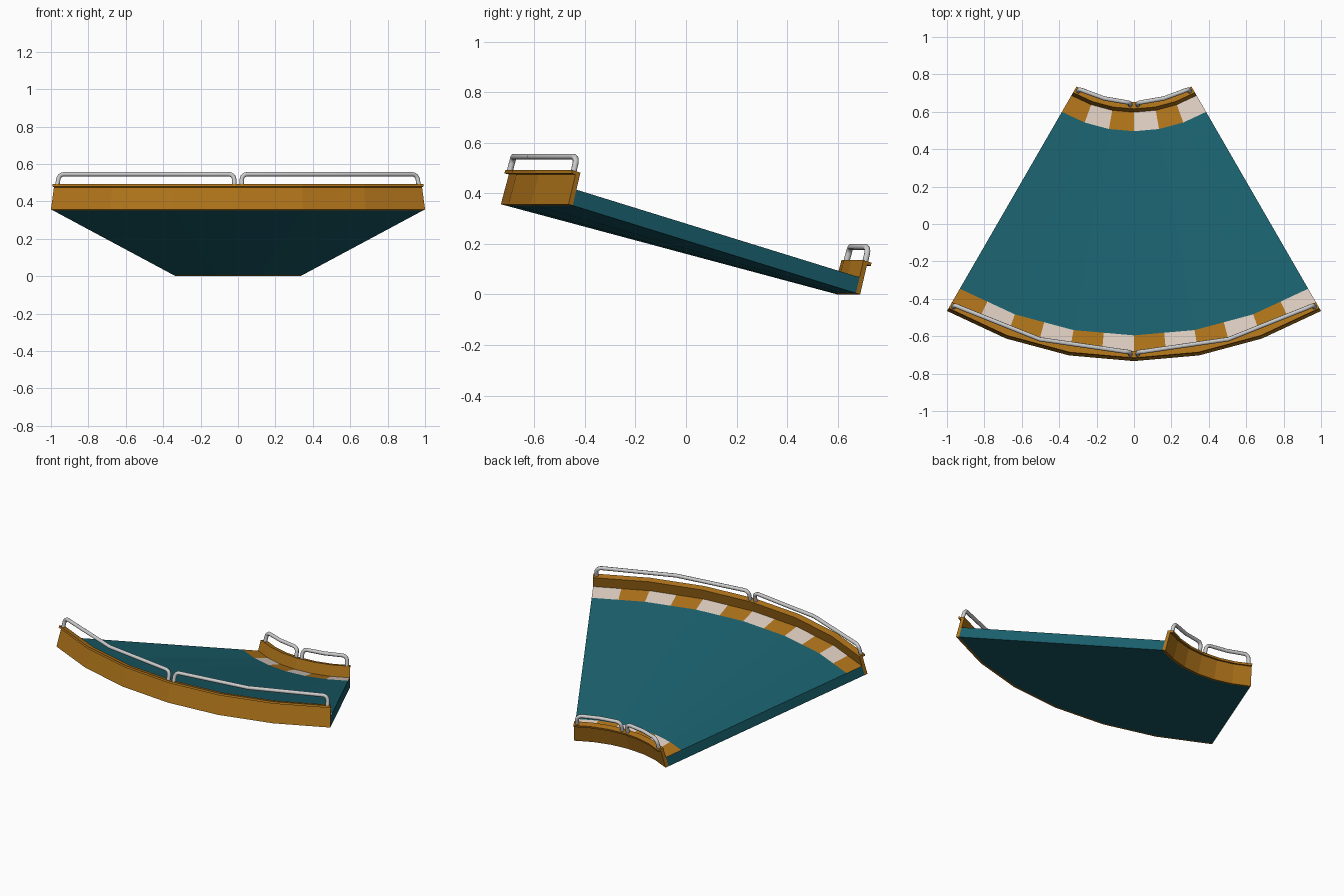
import bpy, bmesh
from math import sin, cos, radians, pi

if "Cube" in bpy.data.objects:
    bpy.data.objects.remove(bpy.data.objects["Cube"])

BANK = radians(15)
R_IN, R_OUT, CY = 0.667, 2.0, 1.267      # arc radii and arc centre
W = (R_OUT - R_IN) / cos(BANK)           # width measured along the banked deck
HALF = radians(30)


def place(a, u, v, scale=1.0):
    """Arc angle a, distance u across the banked deck, height v off its underside."""
    r = (R_IN + u * cos(BANK) - v * sin(BANK)) * scale
    return (r * sin(a), CY - r * cos(a), u * sin(BANK) + v * cos(BANK))


def material(name, rgb):
    m = bpy.data.materials.new(name)
    m.diffuse_color = (*rgb, 1)
    m.use_nodes = True
    m.node_tree.nodes["Principled BSDF"].inputs["Base Color"].default_value = m.diffuse_color
    return m


ORANGE = material("orange", (0.42, 0.17, 0.01))
TEAL = material("teal", (0.01, 0.115, 0.15))
CREAM = material("cream", (0.72, 0.60, 0.52))


def sweep(name, profile, columns, mats, pick=None):
    """Sweep a closed (u, v) profile along the arc; pick(column, edge) gives the material."""
    bm = bmesh.new()
    rings = []
    for i in range(columns + 1):
        a = -HALF + 2 * HALF * i / columns
        # half-step columns lie on the straight chord of the ten degree facets
        s = cos(radians(5)) if columns == 12 and i % 2 else 1.0
        rings.append([bm.verts.new(place(a, u, v, s)) for u, v in profile])
    n = len(profile)
    for i in range(columns):
        for j in range(n):
            k = (j + 1) % n
            f = bm.faces.new((rings[i][j], rings[i][k], rings[i + 1][k], rings[i + 1][j]))
            f.material_index = pick(i, j) if pick else 0
    bm.faces.new(rings[0])
    bm.faces.new(rings[-1])
    bmesh.ops.recalc_face_normals(bm, faces=bm.faces)
    me = bpy.data.meshes.new(name)
    bm.to_mesh(me)
    bm.free()
    for m in mats:
        me.materials.append(m)
    ob = bpy.data.objects.new(name, me)
    bpy.context.collection.objects.link(ob)
    return ob


# Banked deck with checkered kerb strips along both edges
T, TOP, KERB = 0.02, 0.065, 0.125


def deck_material(col, edge):
    if edge == 2:                         # outer kerb: five degree checks
        return 1 + col % 2
    if edge == 4:                         # inner kerb: ten degree checks
        return 1 + (col // 2) % 2
    return 0


sweep("track_deck",
      [(T, 0), (W - T, 0), (W - T, TOP), (W - KERB, TOP), (KERB, TOP), (T, TOP)],
      12, [TEAL, ORANGE, CREAM], deck_material)

# Side walls with an outward lip at the top
wall = [(0, 0), (T, 0), (T, 0.135), (-0.018, 0.135), (-0.018, 0.122), (0, 0.122)]
sweep("inner_wall", wall, 6, [ORANGE])
sweep("outer_wall", [(W - u, v) for u, v in wall], 6, [ORANGE])


# Guard rails: two bent tubes on each wall
def rail(name, u, a0, a1):
    height, bend, inset = 0.195, 0.03, 0.02
    r = R_IN + u * cos(BANK) - height * sin(BANK)
    start = [(a0 + inset / r, 0.125)]
    end = [(a1 - inset / r, 0.125)]
    for i in range(5):
        t = i * pi / 8
        d = (inset + bend * (1 - cos(t))) / r
        v = height - bend + bend * sin(t)
        start.append((a0 + d, v))
        end.append((a1 - d, v))
    path = start + [((a0 + a1) / 2, height)] + end[::-1]
    cu = bpy.data.curves.new(name, 'CURVE')
    cu.dimensions = '3D'
    cu.bevel_depth = 0.012
    cu.bevel_resolution = 2
    cu.use_fill_caps = True
    sp = cu.splines.new('POLY')
    sp.points.add(len(path) - 1)
    for p, (a, v) in zip(sp.points, path):
        p.co = (*place(a, u, v), 1)
    ob = bpy.data.objects.new(name, cu)
    bpy.context.collection.objects.link(ob)
    bpy.ops.object.select_all(action='DESELECT')
    ob.select_set(True)
    bpy.context.view_layer.objects.active = ob
    bpy.ops.object.convert(target='MESH')
    bpy.ops.object.shade_smooth_by_angle(angle=radians(50))


for side, u in (("inner", 0.0), ("outer", W)):
    rail(side + "_rail_left", u, -HALF, 0)
    rail(side + "_rail_right", u, 0, HALF)
